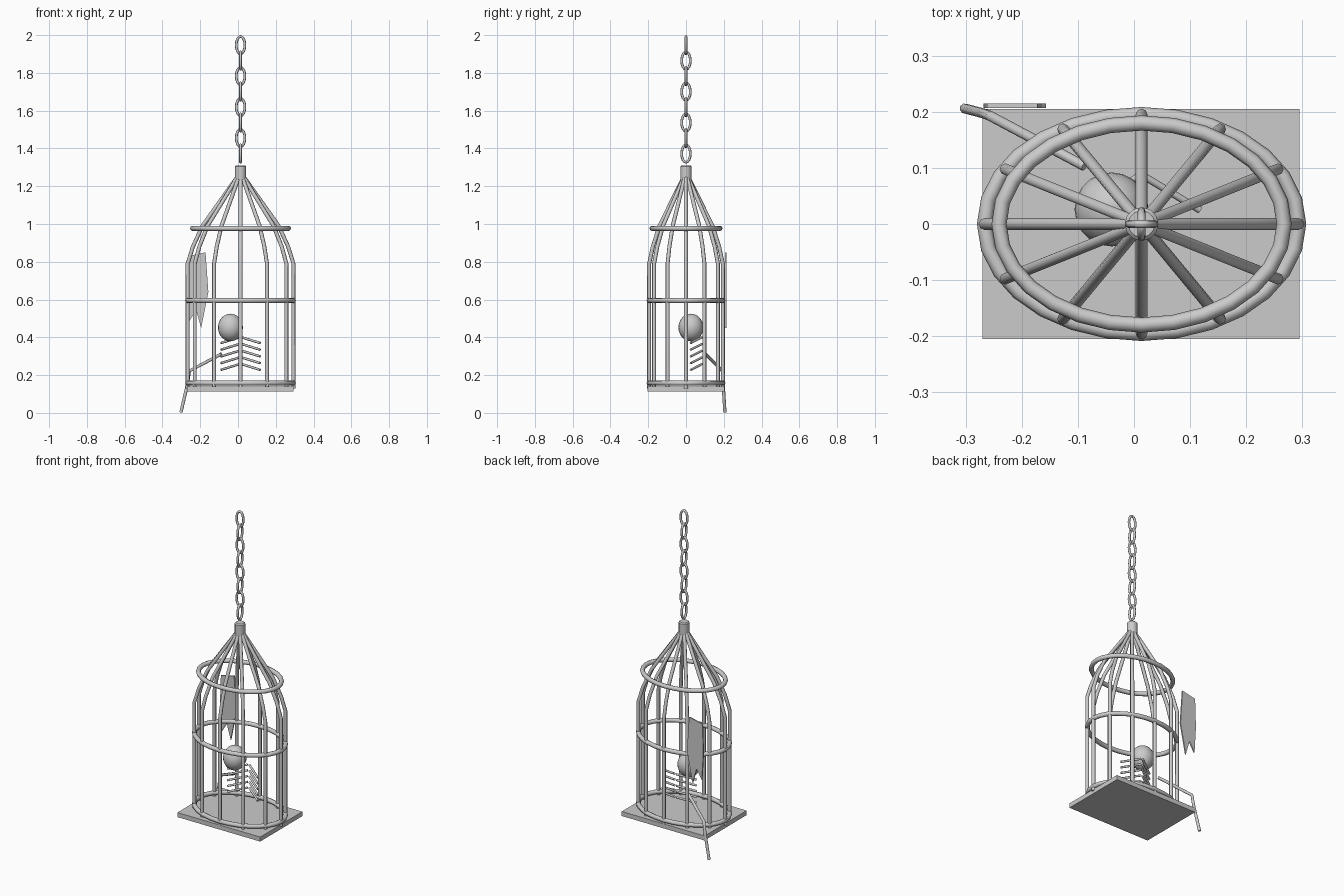
import bpy, bmesh, math
from mathutils import Vector

if "Cube" in bpy.data.objects:
    bpy.data.objects.remove(bpy.data.objects["Cube"])

CX = 0.0135            # cage axis
RX, RY = 0.28, 0.195   # cage half-widths

iron = bpy.data.materials.new("grey_iron")
iron.diffuse_color = (0.6, 0.6, 0.6, 1)
iron.use_nodes = True
iron.node_tree.nodes["Principled BSDF"].inputs["Base Color"].default_value = iron.diffuse_color


def finish(obj, angle=40):
    obj.data.materials.clear()
    obj.data.materials.append(iron)
    bpy.ops.object.select_all(action='DESELECT')
    obj.select_set(True)
    bpy.context.view_layer.objects.active = obj
    bpy.ops.object.shade_smooth_by_angle(angle=math.radians(angle))
    return obj


def tube(name, paths, radius, closed=False, res=2):
    """Round rods along one or more paths, turned into a mesh."""
    cu = bpy.data.curves.new(name, 'CURVE')
    cu.dimensions = '3D'
    cu.bevel_depth = radius
    cu.bevel_resolution = res
    cu.use_fill_caps = not closed
    for pts in paths:
        sp = cu.splines.new('POLY')
        sp.points.add(len(pts) - 1)
        for p, co in zip(sp.points, pts):
            p.co = (*co, 1)
        sp.use_cyclic_u = closed
    obj = bpy.data.objects.new(name, cu)
    bpy.context.collection.objects.link(obj)
    bpy.ops.object.select_all(action='DESELECT')
    obj.select_set(True)
    bpy.context.view_layer.objects.active = obj
    bpy.ops.object.convert(target='MESH')
    return finish(bpy.context.view_layer.objects.active, 65)


def ellipse(n, a, b, place):
    return [place(a * math.cos(2 * math.pi * i / n), b * math.sin(2 * math.pi * i / n))
            for i in range(n)]


# Base plate
bpy.ops.mesh.primitive_cube_add(size=1, location=(0.0125, 0, 0.126))
plate = bpy.context.object
plate.name = "base_plate"
plate.scale = (0.565, 0.41, 0.028)
finish(plate)

# Twelve bars bending in to the hub
profile = [(1.0, 0.13), (1.0, 0.79), (0.9, 0.88), (0.72, 0.99), (0.06, 1.25)]
bars = []
for i in range(12):
    c, s = math.cos(i * math.pi / 6), math.sin(i * math.pi / 6)
    bars.append([(CX + RX * k * c, RY * k * s, z) for k, z in profile])
tube("cage_bars", bars, 0.0105)

# Hoops
for name, z, a, b in (("bottom_hoop", 0.158, RX, RY), ("middle_hoop", 0.595, RX, RY),
                      ("top_hoop", 0.977, 0.254, 0.18)):
    tube(name, [ellipse(28, a, b, lambda u, v: (CX + u, v, z))], 0.0135, True)

# Hub
bpy.ops.mesh.primitive_cylinder_add(vertices=12, radius=0.03, depth=0.08,
                                    location=(CX, 0, 1.27))
hub = bpy.context.object
hub.name = "hub"
bev = hub.modifiers.new("bevel", 'BEVEL')
bev.width = 0.006
bev.segments = 1
finish(hub)

# Chain, links turned alternately
for i in range(8):
    z = 1.947 - i * 0.082
    if i % 2 == 0:
        place = lambda u, v: (CX + u, 0, z + v)
    else:
        place = lambda u, v: (CX, u, z + v)
    tube(f"chain_link_{i + 1}", [ellipse(16, 0.023, 0.046, place)], 0.007, True)

# Skull
bpy.ops.mesh.primitive_uv_sphere_add(segments=20, ring_count=14, radius=1,
                                     location=(-0.04, 0.026, 0.452))
skull = bpy.context.object
skull.name = "skull"
skull.scale = (0.066, 0.066, 0.073)
finish(skull, 60)

# Ribs, slanting forward and down from the spine line
ribs = []
for i in range(5):
    z = 0.4 - i * 0.0355
    for side in (-1, 1):
        ribs.append([(CX + side * 0.006, 0.084, z), (CX + side * 0.104, 0.025, z - 0.03)])
tube("ribs", ribs, 0.0065)

# Arm hanging out between the bars
tube("arm", [[(-0.088, 0.103, 0.312), (-0.257, 0.193, 0.222), (-0.268, 0.197, 0.15),
              (-0.302, 0.206, 0.003)]], 0.009)

# Torn cloth with a notched end
outline = [(-0.262, 0.83), (-0.172, 0.85), (-0.157, 0.64), (-0.195, 0.45),
           (-0.222, 0.545), (-0.258, 0.485), (-0.268, 0.65)]
bm = bmesh.new()
face = bm.faces.new([bm.verts.new((x, 0.207, z)) for x, z in outline])
ext = bmesh.ops.extrude_face_region(bm, geom=[face])
bmesh.ops.translate(bm, vec=Vector((0, 0.008, 0)),
                    verts=[g for g in ext["geom"] if isinstance(g, bmesh.types.BMVert)])
bmesh.ops.recalc_face_normals(bm, faces=bm.faces)
me = bpy.data.meshes.new("torn_cloth")
bm.to_mesh(me)
bm.free()
cloth = bpy.data.objects.new("torn_cloth", me)
bpy.context.collection.objects.link(cloth)
finish(cloth)
